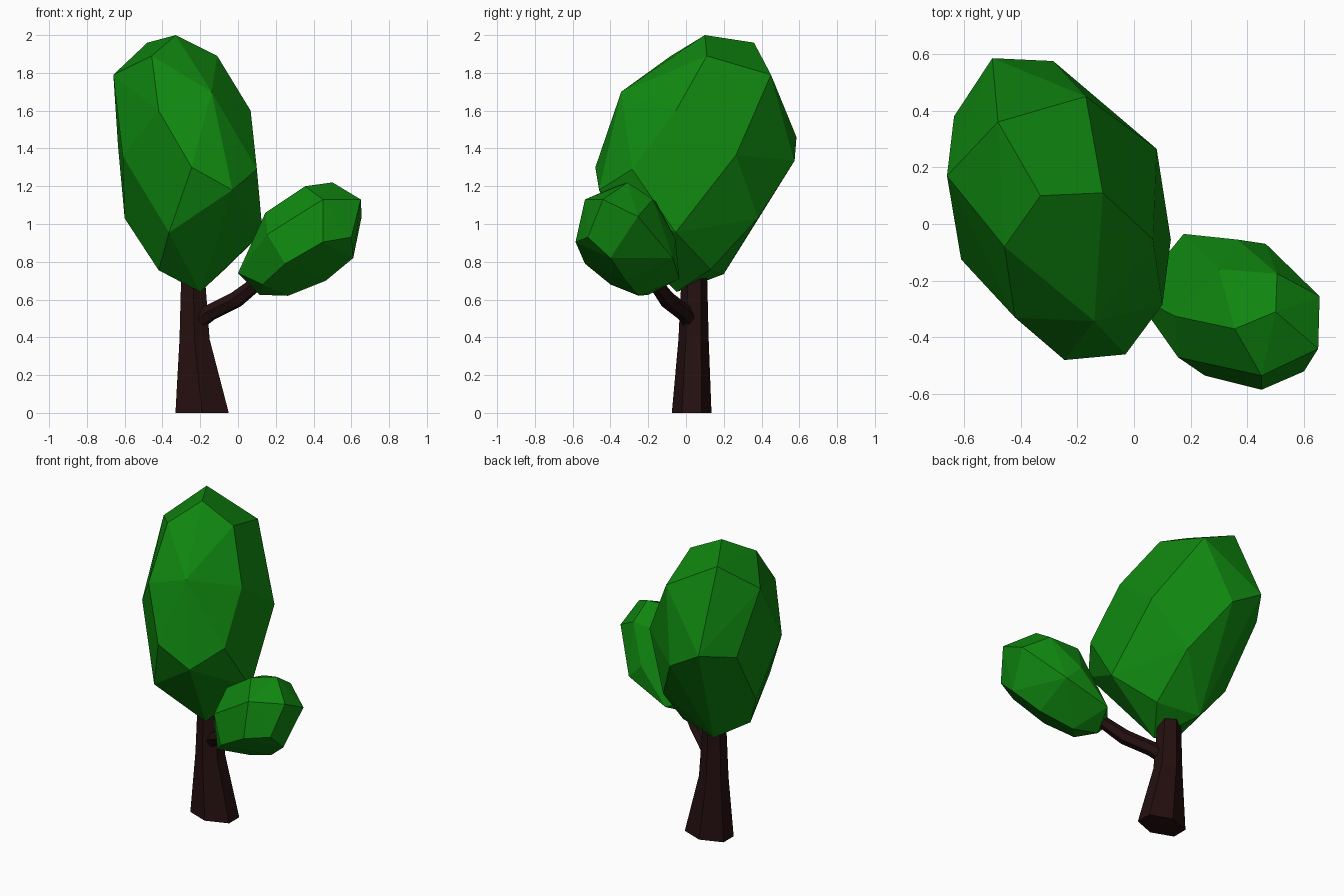
import bpy
import bmesh
import math
from mathutils import Vector

# Remove the default cube only
default_cube = bpy.data.objects.get("Cube")
if default_cube:
    bpy.data.objects.remove(default_cube, do_unlink=True)


def make_material(name, colour):
    material = bpy.data.materials.new(name)
    material.use_nodes = True
    material.diffuse_color = (*colour, 1)
    shader = next(node for node in material.node_tree.nodes if node.type == "BSDF_PRINCIPLED")
    shader.inputs["Base Color"].default_value = (*colour, 1)
    shader.inputs["Roughness"].default_value = 1
    return material


def link_mesh(name, bm, material):
    """Turn a bmesh into a flat shaded object."""
    bmesh.ops.recalc_face_normals(bm, faces=bm.faces)
    mesh = bpy.data.meshes.new(name)
    bm.to_mesh(mesh)
    bm.free()
    mesh.materials.append(material)
    obj = bpy.data.objects.new(name, mesh)
    bpy.context.collection.objects.link(obj)
    return obj


def faceted_clump(name, tiers, material):
    """Wrap a hull around the corner points of a chiselled leaf clump."""
    bm = bmesh.new()
    for tier in tiers:
        for corner in tier:
            bm.verts.new(corner)
    hull = bmesh.ops.convex_hull(bm, input=bm.verts)
    loose = [v for v in bm.verts if not v.link_faces]
    bmesh.ops.delete(bm, geom=loose, context="VERTS")
    # Merge nearly coplanar triangles into broad facets
    bmesh.ops.dissolve_limit(bm, angle_limit=math.radians(3), verts=bm.verts, edges=bm.edges)
    return link_mesh(name, bm, material)


def lofted_limb(name, sections, sides, turn, material):
    """Loft horizontal oval sections: (centre, half width, half depth)."""
    bm = bmesh.new()
    rings = []
    for centre, half_width, half_depth in sections:
        ring = []
        for i in range(sides):
            angle = turn + math.tau * i / sides
            offset = Vector((half_width * math.cos(angle), half_depth * math.sin(angle), 0))
            ring.append(bm.verts.new(Vector(centre) + offset))
        rings.append(ring)
    for lower, upper in zip(rings, rings[1:]):
        for i in range(sides):
            j = (i + 1) % sides
            bm.faces.new((lower[i], lower[j], upper[j], upper[i]))
    bm.faces.new(rings[0])
    bm.faces.new(rings[-1])
    return link_mesh(name, bm, material)


def swept_branch(name, path, thickness, material):
    """Sweep a coarse round section along a bent path."""
    curve = bpy.data.curves.new(name, "CURVE")
    curve.dimensions = "3D"
    curve.bevel_depth = thickness
    curve.bevel_resolution = 1
    curve.use_fill_caps = True
    spline = curve.splines.new("POLY")
    spline.points.add(len(path) - 1)
    for point, (position, radius) in zip(spline.points, path):
        point.co = (*position, 1)
        point.radius = radius
    spline.use_smooth = False
    curve.materials.append(material)
    obj = bpy.data.objects.new(name, curve)
    bpy.context.collection.objects.link(obj)
    return obj


leaf_green = make_material("leaf green", (.005, .24, .005))
bark_brown = make_material("dark bark brown", (.018, .005, .005))

# Trunk, flared towards the ground
lofted_limb("trunk", [
    ((-.19, .03, 0), .163, .105),
    ((-.23, .04, .39), .092, .08),
    ((-.24, .045, .8), .068, .065),
], sides=6, turn=math.pi / 6, material=bark_brown)

# Side branch
swept_branch("side_branch", [
    ((-.22, .03, .47), .9),
    ((-.15, -.01, .53), 1),
    ((-.01, -.1, .6), 1),
    ((.13, -.18, .71), .8),
], thickness=.045, material=bark_brown)

# Tall main crown, tiers listed from bottom to top
main_base = [(-.2, -.05, .64), (-.34, .2, .735), (-.42, -.07, .755), (-.07, .13, .76)]
main_lower = [(-.365, -.35, .955), (.13, -.055, .955), (-.6, .13, 1.03), (-.1, .38, 1.03)]
main_middle = [(-.03, -.46, 1.18), (.1, -.285, 1.29), (-.245, -.48, 1.3), (-.285, .575, 1.335),
               (-.61, -.125, 1.36), (.08, .265, 1.365), (-.635, .38, 1.41), (-.5, .585, 1.46)]
main_upper = [(.067, -.054, 1.6), (-.42, -.33, 1.6), (-.14, -.343, 1.7)]
main_top = [(-.66, .17, 1.79), (-.17, .45, 1.79), (-.11, .11, 1.89), (-.457, -.08, 1.89),
            (-.48, .36, 1.96), (-.33, .1, 2)]
faceted_clump("main_crown", [main_base, main_lower, main_middle, main_upper, main_top], leaf_green)

# Small crown on the side branch
small_base = [(.265, -.25, .62), (.115, -.2, .625), (.465, -.32, .7), (.13, -.4, .68), (.175, -.035, .71)]
small_lower = [(0, -.25, .74), (.25, -.535, .79), (.465, -.07, .82), (.61, -.4, .82)]
small_middle = [(.365, -.055, .92), (.45, -.585, .905), (.6, -.52, .93), (.155, -.47, .945),
                (.655, -.255, 1.04), (.145, -.325, 1.06)]
small_top = [(.45, -.535, 1.13), (.65, -.44, 1.13), (.505, -.175, 1.13), (.3, -.16, 1.12),
             (.355, -.37, 1.2), (.5, -.31, 1.22)]
faceted_clump("small_crown", [small_base, small_lower, small_middle, small_top], leaf_green)
